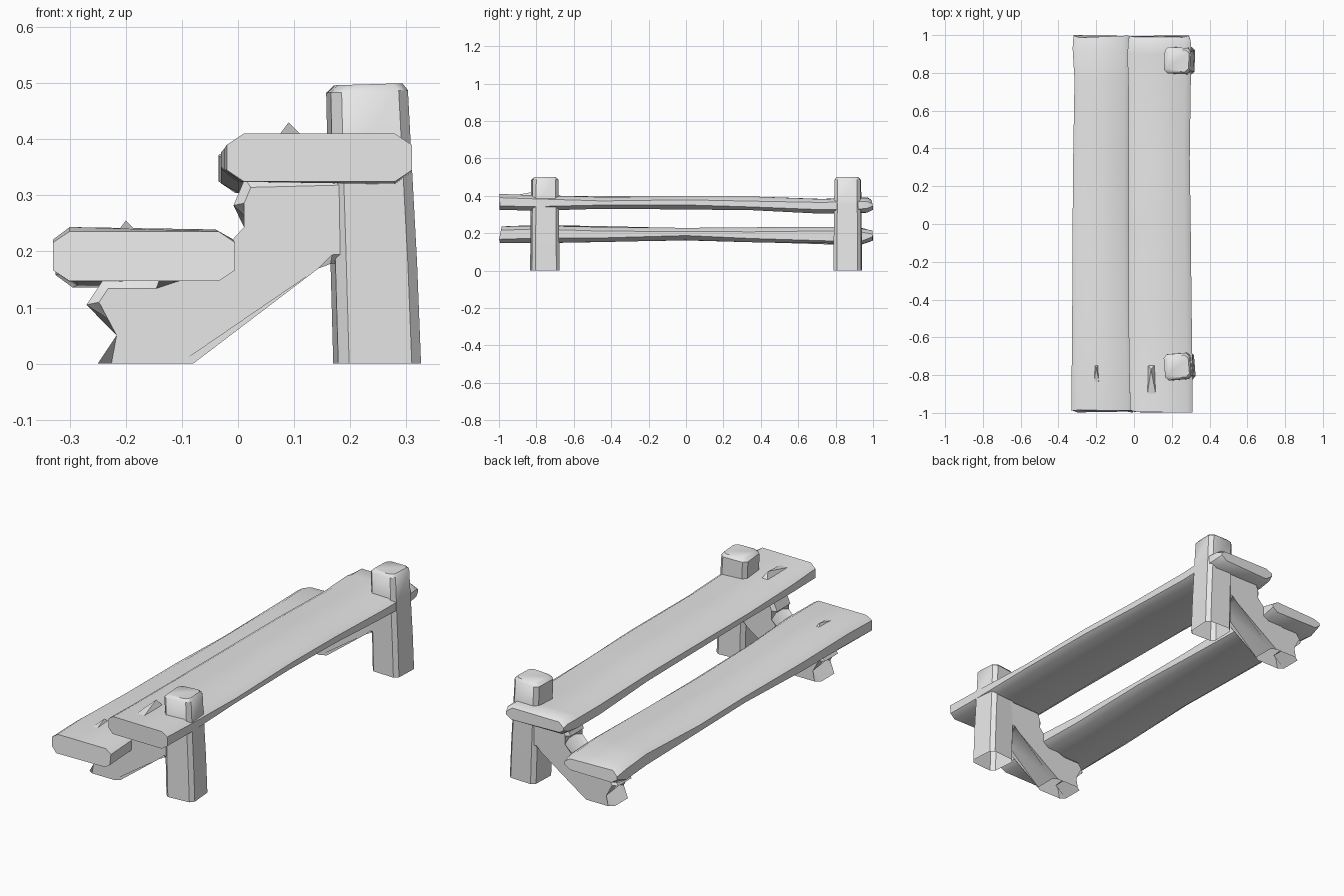
import bpy, bmesh, math, random
from mathutils import Vector, Matrix

random.seed(4)
cube = bpy.data.objects.get("Cube")
if cube:
    bpy.data.objects.remove(cube, do_unlink=True)

wood = bpy.data.materials.new("weathered_grey")
wood.use_nodes = True
wood.diffuse_color = (0.8, 0.8, 0.8, 1)
wood.node_tree.nodes["Principled BSDF"].inputs["Base Color"].default_value = (0.8, 0.8, 0.8, 1)


def finish(name, bm, angle=40):
    bmesh.ops.recalc_face_normals(bm, faces=bm.faces)
    mesh = bpy.data.meshes.new(name)
    bm.to_mesh(mesh)
    bm.free()
    mesh.materials.append(wood)
    obj = bpy.data.objects.new(name, mesh)
    bpy.context.collection.objects.link(obj)
    bpy.ops.object.select_all(action='DESELECT')
    obj.select_set(True)
    bpy.context.view_layer.objects.active = obj
    bpy.ops.object.shade_smooth_by_angle(angle=math.radians(angle))
    return obj


def loft(name, rings, cap_start=True):
    bm = bmesh.new()
    loops = [[bm.verts.new(p) for p in ring] for ring in rings]
    n = len(loops[0])
    for a, b in zip(loops, loops[1:]):
        for i in range(n):
            j = (i + 1) % n
            bm.faces.new((a[i], a[j], b[j], b[i]))
    bm.faces.new(loops[-1])
    if cap_start:
        bm.faces.new(loops[0])
    return finish(name, bm)


def chamfered(u0, u1, v0, v1, cu, cv):
    """Eight-point rectangle with cut corners."""
    return [(u0 + cu, v0), (u1 - cu, v0), (u1, v0 + cv), (u1, v1 - cv),
            (u1 - cu, v1), (u0 + cu, v1), (u0, v1 - cv), (u0, v0 + cv)]


def plank(name, stations):
    """Hewn board along y; each station is y, x0, x1, z0, z1."""
    rings = []
    for y, x0, x1, z0, z1 in stations:
        end = abs(y) > 0.97
        ring = []
        for x, z in chamfered(x0, x1, z0, z1, 0.03, 0.02):
            dy = random.uniform(0, 0.015) * (-1 if y > 0 else 1) if end else 0
            dz = 0 if end else random.uniform(-0.004, 0.004)
            ring.append((x, y + dy, z + dz))
        rings.append(ring)
    return loft(name, rings)


plank("upper_seat_board", [
    (-1.0, -0.02, 0.31, 0.325, 0.41), (-0.8, -0.025, 0.31, 0.322, 0.405),
    (-0.45, -0.03, 0.305, 0.328, 0.395), (0, -0.03, 0.30, 0.33, 0.397),
    (0.35, -0.03, 0.295, 0.32, 0.393), (0.72, -0.03, 0.30, 0.305, 0.385),
    (0.9, -0.035, 0.305, 0.308, 0.388), (0.97, -0.03, 0.30, 0.312, 0.39),
    (1.0, -0.025, 0.29, 0.325, 0.378)])
plank("lower_seat_board", [
    (-1.0, -0.33, -0.005, 0.147, 0.236), (-0.8, -0.33, -0.01, 0.15, 0.24),
    (-0.45, -0.327, -0.02, 0.155, 0.234), (0, -0.325, -0.025, 0.165, 0.23),
    (0.35, -0.322, -0.022, 0.155, 0.23), (0.76, -0.315, -0.02, 0.142, 0.232),
    (0.93, -0.325, -0.025, 0.138, 0.228), (1.0, -0.32, -0.03, 0.16, 0.215)])


# Raised splinters near the front ends of the boards
def splinter(name, x, z, y0, y1):
    bm = bmesh.new()
    base = [bm.verts.new(p) for p in ((x - 0.03, y0, z - 0.04), (x + 0.04, y0, z - 0.04),
                                      (x + 0.025, y1, z - 0.04), (x - 0.02, y1, z - 0.04))]
    tip = bm.verts.new((x, y1 - 0.03, z))
    for i in range(4):
        bm.faces.new((base[i], base[(i + 1) % 4], tip))
    bm.faces.new(base)
    finish(name, bm, 20)


splinter("lower_splinter", -0.2, 0.255, -0.98, -0.73)
splinter("upper_splinter", 0.09, 0.43, -0.98, -0.74)


# Posts: tapered, softly cornered, open where they meet the ground
def post(name, y, twist):
    rings = []
    for z, cx, half in ((0, 0.248, 0.074), (0.18, 0.242, 0.073), (0.35, 0.235, 0.071),
                        (0.485, 0.23, 0.069), (0.498, 0.232, 0.058)):
        turn = Matrix.Rotation(twist, 3, 'Z')
        ring = []
        for u, v in chamfered(-half, half, -half, half, 0.018, 0.018):
            p = turn @ Vector((u, v, 0))
            ring.append((cx + p.x, y + p.y, z + (0.03 * p.x if z > 0.4 else 0)))
        rings.append(ring)
    loft(name, rings, cap_start=False)


# Slanted braces with notches that carry the boards
brace_outline = [(-0.25, 0), (-0.19, 0.052), (-0.27, 0.105), (-0.24, 0.15), (-0.14, 0.15),
                 (-0.11, 0.126), (-0.07, 0.155), (0.035, 0.243), (-0.008, 0.282),
                 (0.012, 0.33), (0.21, 0.335), (0.21, 0.18), (0.165, 0.178),
                 (0.14, 0.188), (-0.08, 0)]


def brace(name, y, half=0.068):
    bm = bmesh.new()
    sides = [[bm.verts.new((x, y + s * half, z)) for x, z in brace_outline] for s in (-1, 1)]
    n = len(brace_outline)
    for i in range(n - 1):
        bm.faces.new((sides[0][i], sides[0][i + 1], sides[1][i + 1], sides[1][i]))
    for side in sides:
        bm.faces.new(side)
    rim = [e for e in bm.edges
           if len(e.link_faces) == 2 and abs(e.verts[0].co.y - e.verts[1].co.y) < 0.001]
    bmesh.ops.bevel(bm, geom=rim, offset=0.016, segments=1, affect='EDGES', clamp_overlap=True)
    finish(name, bm)


for end, y, twist in (("front", -0.755, 0.08), ("back", 0.865, -0.04)):
    post(end + "_post", y, twist)
    brace(end + "_brace", y)
